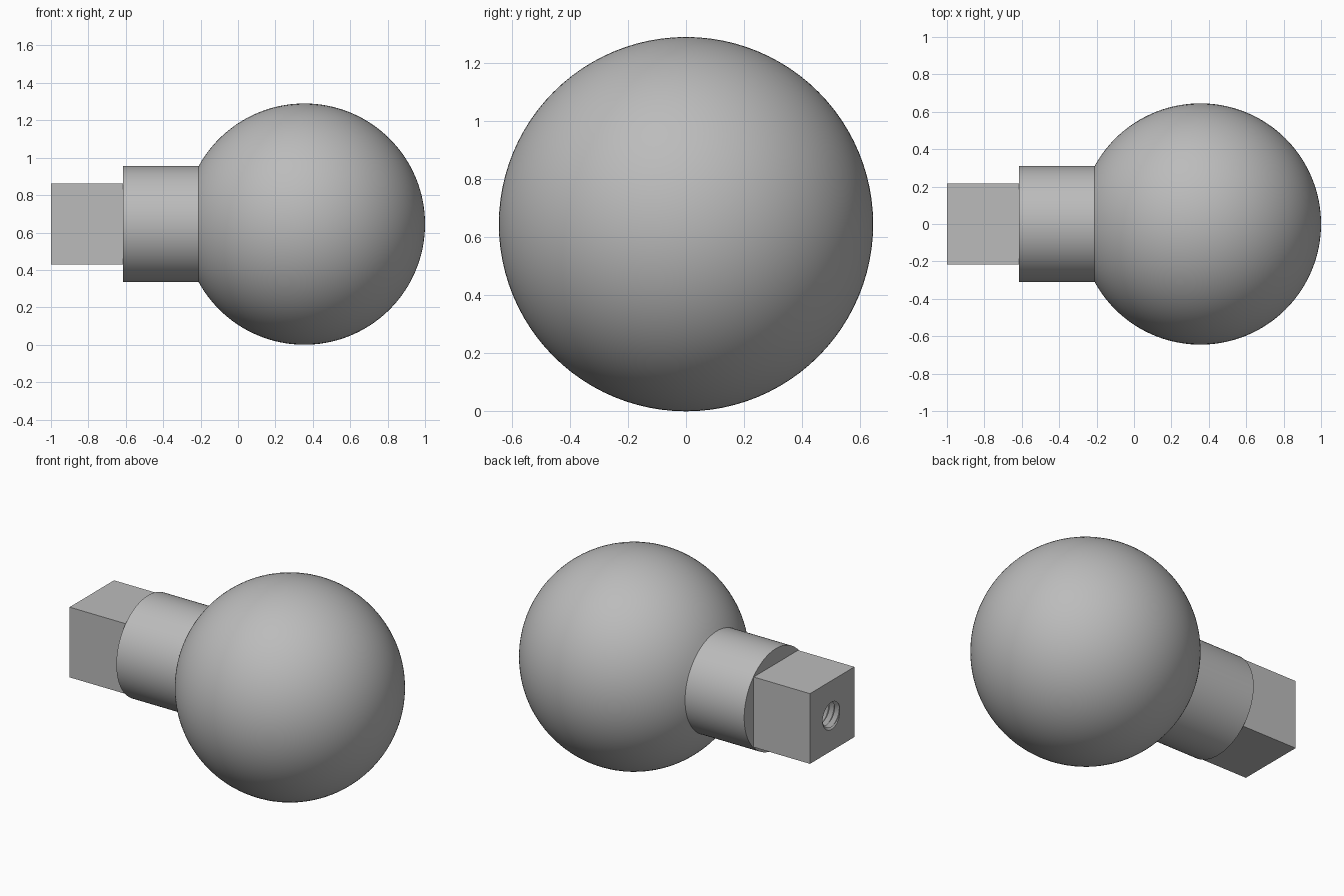
import bpy, bmesh
from math import sin, cos, pi, acos, radians, sqrt
from mathutils import Matrix, Vector

if "Cube" in bpy.data.objects:
    bpy.data.objects.remove(bpy.data.objects["Cube"])

BALL_R, BALL_X, AXIS_Z = 0.645, 0.355, 0.645
NECK_R, NECK_X = 0.31, -0.615
HALF, TIP_X = 0.217, -1.0            # square drive block
PITCH, ROOT_R, CREST_R, DEPTH = 0.036, 0.095, 0.073, 0.36

steel = bpy.data.materials.new("grey steel")
steel.use_nodes = True
steel.diffuse_color = (0.5, 0.5, 0.5, 1)
steel.node_tree.nodes["Principled BSDF"].inputs["Base Color"].default_value = (0.5, 0.5, 0.5, 1)


def finish(bm, name):
    bmesh.ops.remove_doubles(bm, verts=bm.verts, dist=1e-5)
    bmesh.ops.recalc_face_normals(bm, faces=bm.faces)
    mesh = bpy.data.meshes.new(name)
    bm.to_mesh(mesh)
    bm.free()
    mesh.materials.append(steel)
    obj = bpy.data.objects.new(name, mesh)
    obj.location.z = AXIS_Z
    bpy.context.collection.objects.link(obj)
    bpy.ops.object.select_all(action='DESELECT')
    obj.select_set(True)
    bpy.context.view_layer.objects.active = obj
    bpy.ops.object.shade_smooth_by_angle(angle=radians(30))
    return obj


# Ball and round neck, turned as one solid about the x axis
joint = acos(-sqrt(BALL_R ** 2 - NECK_R ** 2) / BALL_R)
profile = [(NECK_X, 0), (NECK_X, NECK_R)]
ARC = 64
for i in range(ARC + 1):
    a = joint * (1 - i / ARC)
    profile.append((BALL_X + BALL_R * cos(a), BALL_R * sin(a)))
bm = bmesh.new()
verts = [bm.verts.new((x, 0, r)) for x, r in profile]
edges = [bm.edges.new(pair) for pair in zip(verts, verts[1:])]
bmesh.ops.spin(bm, geom=verts + edges, cent=(0, 0, 0), axis=(1, 0, 0),
               angle=2 * pi, steps=96, use_merge=False)
finish(bm, "ball_and_neck")

# Threaded bore: crest and root lines wind along a helix, trimmed flat at both ends
SEG = 48
turns = round(DEPTH / PITCH)
bm = bmesh.new()


def thread_point(i, j):
    turn = i / SEG
    x = min(max((j / 2 + turn) * PITCH, 0), DEPTH)
    phase = (x / PITCH - turn) % 1
    r = CREST_R + (ROOT_R - CREST_R) * abs(2 * phase - 1)
    a = 2 * pi * turn
    return bm.verts.new((TIP_X + x, r * cos(a), r * sin(a)))


rows = [[thread_point(i, j) for j in range(-2, 2 * turns + 1)] for i in range(SEG + 1)]
for a, b in zip(rows, rows[1:]):
    for j in range(len(a) - 1):
        bm.faces.new((a[j], a[j + 1], b[j + 1], b[j]))
bmesh.ops.remove_doubles(bm, verts=bm.verts, dist=1e-5)
bmesh.ops.dissolve_degenerate(bm, edges=bm.edges, dist=1e-5)


def rim(x):
    return [e for e in bm.edges if e.is_boundary
            and all(abs(v.co.x - x) < 1e-4 for v in e.verts)]


bmesh.ops.triangle_fill(bm, edges=rim(TIP_X + DEPTH), use_beauty=True)

# Square block around the bore, its root sunk slightly into the neck
box_x = NECK_X + 0.02
centre = Vector(((TIP_X + box_x) / 2, 0, 0))
size = (box_x - TIP_X, 2 * HALF, 2 * HALF)
box = bmesh.ops.create_cube(bm, size=1, matrix=Matrix.Translation(centre)
                            @ Matrix.Diagonal((*size, 1)))
end_face = [f for f in {f for v in box["verts"] for f in v.link_faces}
            if f.calc_center_median().x < TIP_X + 1e-4]
bmesh.ops.delete(bm, geom=end_face, context='FACES_ONLY')
bmesh.ops.triangle_fill(bm, edges=rim(TIP_X), use_beauty=True, normal=(-1, 0, 0))
finish(bm, "square_drive_block")
